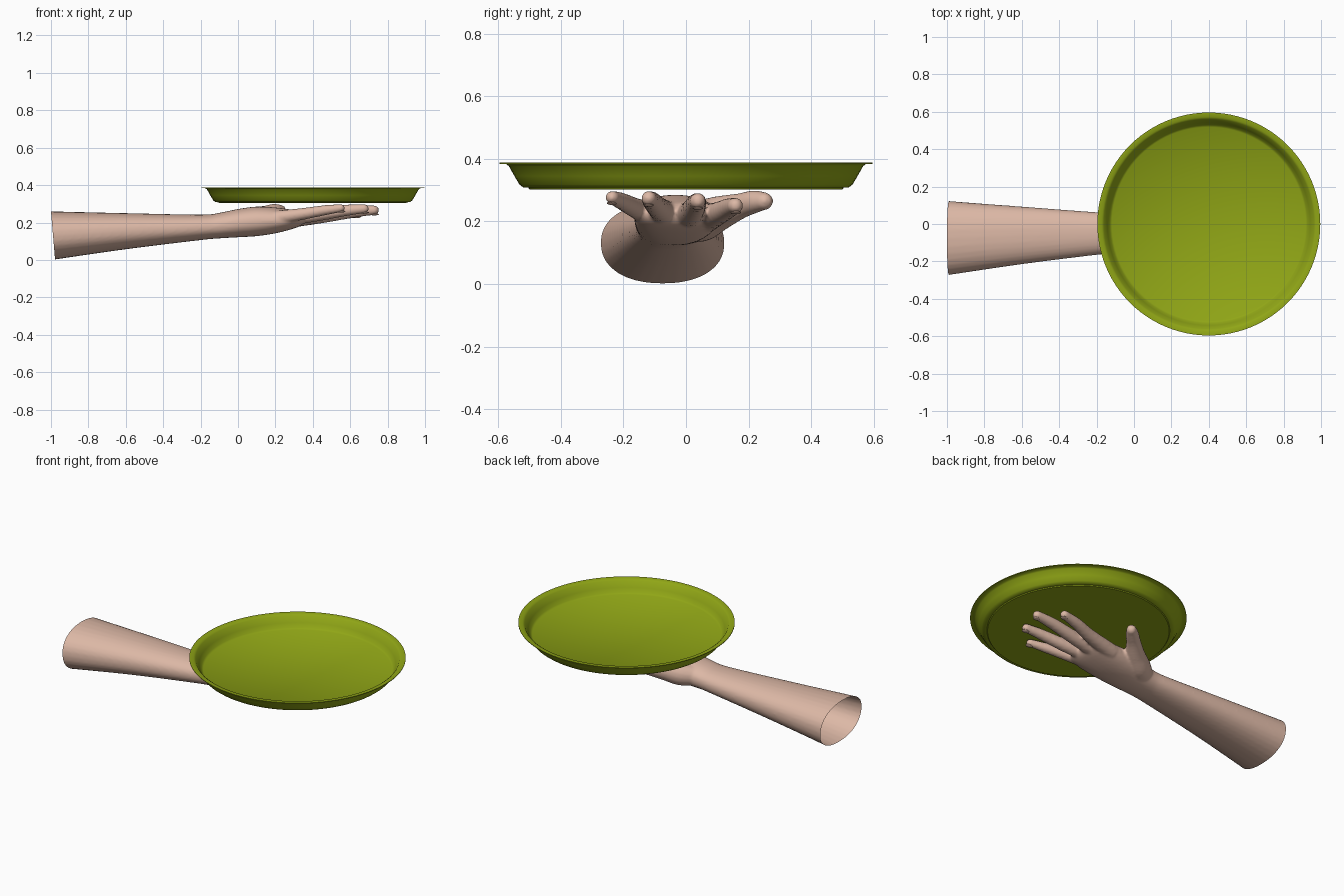
import bpy, bmesh, math
from mathutils import Vector

if "Cube" in bpy.data.objects:
    bpy.data.objects.remove(bpy.data.objects["Cube"])


def material(name, rgb):
    m = bpy.data.materials.new(name)
    m.diffuse_color = (*rgb, 1)
    m.use_nodes = True
    m.node_tree.nodes["Principled BSDF"].inputs["Base Color"].default_value = m.diffuse_color
    return m


def make_object(name, bm, mat):
    bmesh.ops.recalc_face_normals(bm, faces=bm.faces)
    me = bpy.data.meshes.new(name)
    bm.to_mesh(me)
    bm.free()
    ob = bpy.data.objects.new(name, me)
    bpy.context.collection.objects.link(ob)
    me.materials.append(mat)
    bpy.ops.object.select_all(action='DESELECT')
    ob.select_set(True)
    bpy.context.view_layer.objects.active = ob
    return ob


def bridge(bm, rings):
    n = len(rings[0])
    for a, b in zip(rings, rings[1:]):
        for i in range(n):
            bm.faces.new((a[i], a[(i + 1) % n], b[(i + 1) % n], b[i]))
    bm.faces.new(rings[0])
    bm.faces.new(rings[-1])


def smooth_path(pts, sub=6):
    """Catmull-Rom interpolation of equal-length tuples."""
    p = [pts[0]] + list(pts) + [pts[-1]]
    out = []
    for k in range(1, len(p) - 2):
        for s in range(sub):
            t = s / sub
            out.append([0.5 * (2 * b + (c - a) * t + (2 * a - 5 * b + 4 * c - d) * t * t
                               + (3 * b - a - 3 * c + d) * t ** 3)
                        for a, b, c, d in zip(*p[k - 1:k + 3])])
    return out + [list(pts[-1])]


def limb(bm, pts):
    """Round tapered tube (x, y, z, radius) with a domed tip."""
    path = smooth_path(pts)
    tip, r = Vector(path[-1][:3]), path[-1][3]
    d = (tip - Vector(path[-2][:3])).normalized()
    for a in (20, 40, 58, 74, 84):
        a = math.radians(a)
        path.append([*(tip + d * r * math.sin(a)), r * math.cos(a)])
    rings = []
    for i, q in enumerate(path):
        c = Vector(q[:3])
        t = (Vector(path[min(i + 1, len(path) - 1)][:3]) - Vector(path[max(i - 1, 0)][:3])).normalized()
        side = t.cross(Vector((0, 0, 1))).normalized()
        up = side.cross(t)
        rings.append([bm.verts.new(c + q[3] * (side * math.cos(k * math.pi / 8) + up * math.sin(k * math.pi / 8)))
                      for k in range(16)])
    bridge(bm, rings)


skin = material("skin", (0.72, 0.48, 0.38))
green = material("tray_green", (0.28, 0.38, 0.008))

# Forearm and palm: x, y min, y max, z min, z max of each cross-section
sections = [(-1.06, -0.283, 0.132, -0.012, 0.262), (-0.98, -0.271, 0.122, 0.002, 0.259),
            (-0.6, -0.215, 0.093, 0.057, 0.25), (-0.2, -0.165, 0.063, 0.106, 0.242),
            (-0.1, -0.158, 0.06, 0.115, 0.252), (0.0, -0.162, 0.075, 0.121, 0.272),
            (0.1, -0.165, 0.095, 0.127, 0.285), (0.2, -0.165, 0.107, 0.142, 0.28),
            (0.29, -0.16, 0.11, 0.165, 0.268), (0.34, -0.135, 0.09, 0.185, 0.257),
            (0.36, -0.1, 0.06, 0.205, 0.24)]
bm = bmesh.new()
rings = []
for x, y0, y1, z0, z1 in smooth_path(sections, 4):
    ring = []
    for k in range(32):
        a = k * math.pi / 16
        c, s = math.cos(a), math.sin(a)
        ring.append(bm.verts.new((x, (y0 + y1) / 2 + (y1 - y0) / 2 * math.copysign(abs(c) ** 0.9, c),
                                  (z0 + z1) / 2 + (z1 - z0) / 2 * math.copysign(abs(s) ** 0.9, s))))
    rings.append(ring)
bridge(bm, rings)

# Fingers: knuckle, middle joint, last joint, tip centre and thickness
fingers = [((0.22, 0.065, 0.21), (0.41, 0.105, 0.227), (0.53, 0.138, 0.243), (0.632, 0.158, 0.251), 0.037),
           ((0.24, 0.005, 0.215), (0.46, 0.022, 0.236), (0.61, 0.033, 0.257), (0.728, 0.038, 0.266), 0.038),
           ((0.23, -0.06, 0.22), (0.43, -0.088, 0.243), (0.57, -0.108, 0.264), (0.675, -0.119, 0.274), 0.036),
           ((0.17, -0.11, 0.22), (0.34, -0.166, 0.245), (0.46, -0.206, 0.265), (0.55, -0.236, 0.277), 0.032)]
for *pts, r in fingers:
    limb(bm, [(*p, r * s) for p, s in zip(pts, (1.25, 1.0, 0.86, 0.68))])

# Thumb with its fleshy base
limb(bm, [(-0.08, 0.0, 0.19, 0.05), (0.0, 0.045, 0.2, 0.066), (0.08, 0.105, 0.226, 0.056),
          (0.15, 0.175, 0.25, 0.041), (0.195, 0.218, 0.263, 0.037), (0.228, 0.25, 0.265, 0.029)])

# Fuse into one skin, then cut the forearm open at its slanted end
hand = make_object("hand_and_forearm", bm, skin)
m = hand.modifiers.new("fuse", 'REMESH')
m.mode = 'VOXEL'
m.voxel_size = 0.0075
m = hand.modifiers.new("soften", 'SMOOTH')
m.factor = 0.5
m.iterations = 6
for name in ("fuse", "soften"):
    bpy.ops.object.modifier_apply(modifier=name)
bm = bmesh.new()
bm.from_mesh(hand.data)
bmesh.ops.bisect_plane(bm, geom=bm.verts[:] + bm.edges[:] + bm.faces[:], plane_co=(-1, 0, 0.26),
                       plane_no=(1, 0, 0.085), clear_inner=True)
bm.to_mesh(hand.data)
bm.free()
bpy.ops.object.shade_smooth_by_angle(angle=math.radians(60))

# Fingernails on the underside of the fingertips
bm = bmesh.new()
for *pts, r in fingers:
    a, b = Vector(pts[2]), Vector(pts[3])
    d = (b - a).normalized()
    side = d.cross(Vector((0, 0, 1))).normalized()
    up = side.cross(d)
    c = b + d * 0.003 - up * r * 0.62
    for v in bmesh.ops.create_uvsphere(bm, u_segments=16, v_segments=8, radius=1)['verts']:
        p = v.co.copy()
        v.co = c + d * p.x * 0.021 + side * p.y * r * 0.45 + up * p.z * 0.005
make_object("fingernails", bm, skin)
bpy.ops.object.shade_smooth_by_angle(angle=math.radians(60))

# Round tray turned from its wall profile (radius, height)
profile = [(0, 0.303), (0.5, 0.303), (0.504, 0.308), (0.52, 0.309), (0.532, 0.318), (0.548, 0.345),
           (0.566, 0.377), (0.574, 0.383), (0.596, 0.384), (0.596, 0.388), (0.572, 0.388),
           (0.561, 0.38), (0.542, 0.346), (0.529, 0.322), (0.518, 0.314), (0, 0.313)]
bm = bmesh.new()
verts = [bm.verts.new((0.4 + r, 0, z)) for r, z in profile]
edges = [bm.edges.new(e) for e in zip(verts, verts[1:])]
bmesh.ops.spin(bm, geom=verts + edges, cent=(0.4, 0, 0), axis=(0, 0, 1), angle=2 * math.pi,
               steps=96, use_merge=True)
bmesh.ops.remove_doubles(bm, verts=bm.verts, dist=0.0005)
make_object("tray", bm, green)
bpy.ops.object.shade_smooth_by_angle(angle=math.radians(40))
